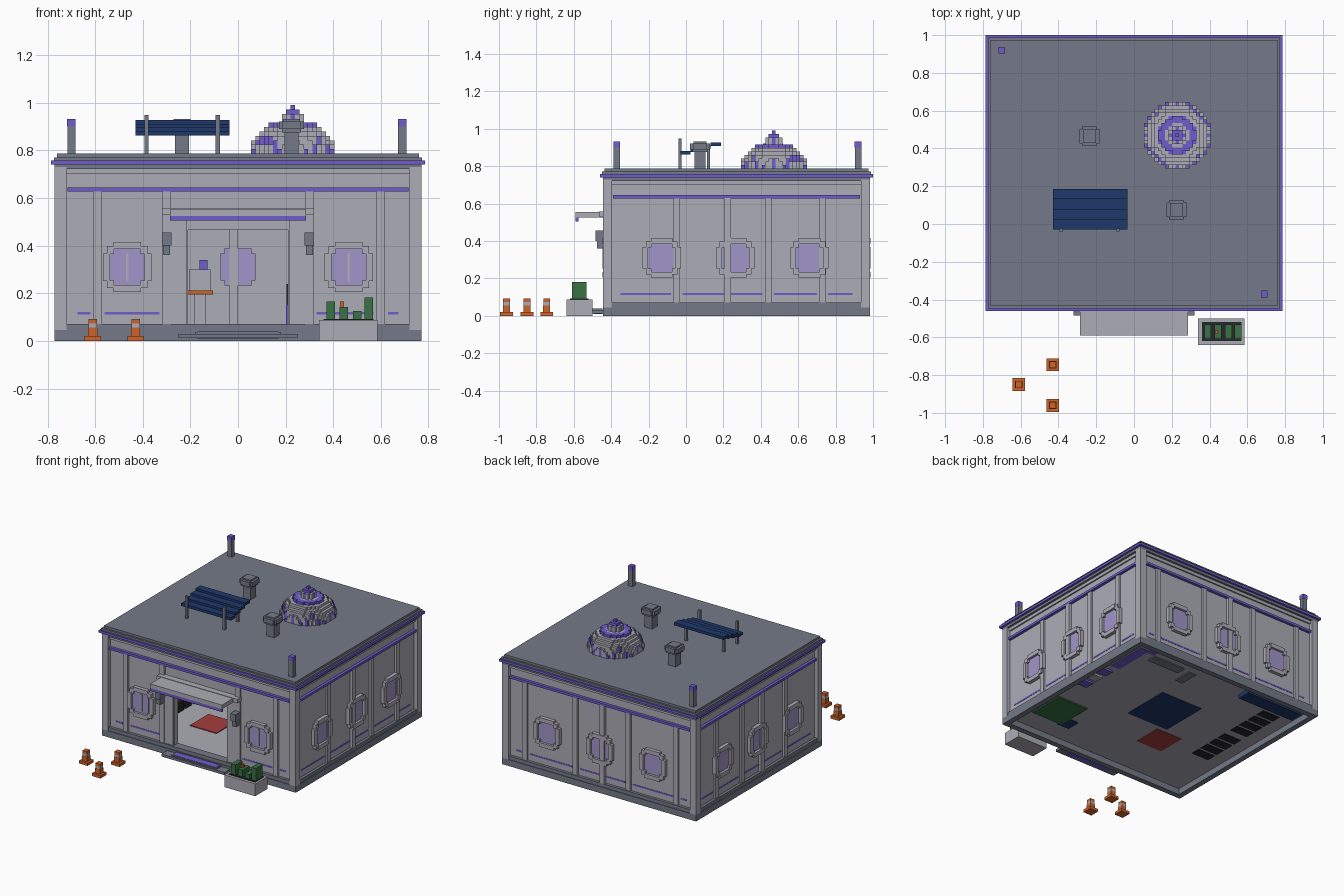
import bpy, bmesh, math
from mathutils import Matrix, Vector

if "Cube" in bpy.data.objects:
    bpy.data.objects.remove(bpy.data.objects["Cube"], do_unlink=True)


def material(name, *rgb):
    linear = [(c / 255 / 12.92 if c < 11 else ((c / 255 + 0.055) / 1.055) ** 2.4) for c in rgb]
    mat = bpy.data.materials.new(name)
    mat.use_nodes = True
    mat.diffuse_color = (*linear, 1)
    mat.node_tree.nodes["Principled BSDF"].inputs["Base Color"].default_value = (*linear, 1)
    return mat


wall = material("wall grey", 172, 172, 182)
slate = material("slate grey", 116, 122, 136)
purple = material("purple trim", 112, 92, 206)
glass = material("lavender glass", 160, 150, 202)
blue = material("navy blue", 31, 56, 107)
orange = material("orange", 206, 100, 42)
green = material("leaf green", 56, 114, 68)
red = material("red", 165, 62, 60)
black = material("black", 38, 38, 44)


def make(name, boxes, *mats):
    """One object from boxes (x0, x1, y0, y1, z0, z1[, material index])."""
    bm = bmesh.new()
    for x0, x1, y0, y1, z0, z1, *slot in boxes:
        centre = Vector((x0 + x1, y0 + y1, z0 + z1)) / 2
        size = Matrix.Diagonal((x1 - x0, y1 - y0, z1 - z0, 1))
        cube = bmesh.ops.create_cube(bm, size=1, matrix=Matrix.Translation(centre) @ size)
        for face in {f for v in cube["verts"] for f in v.link_faces}:
            face.material_index = slot[0] if slot else 0
    mesh = bpy.data.meshes.new(name)
    bm.to_mesh(mesh)
    bm.free()
    for mat in mats:
        mesh.materials.append(mat)
    obj = bpy.data.objects.new(name, mesh)
    bpy.context.collection.objects.link(obj)


def block(x, y, z0, z1, wide, deep=None, slot=0):
    """Box centred on x, y with a given footprint."""
    deep = deep or wide
    return (x - wide / 2, x + wide / 2, y - deep / 2, y + deep / 2, z0, z1, slot)


# Wall planes of the building
SIDE, FRONT, BACK = 0.745, -0.42, 0.96
WALL_BOTTOM, WALL_TOP, THICK = 0.07, 0.73, 0.04


def on_wall(side, u0, u1, z0, z1, d0, d1, slot=0):
    """Box on a wall: u runs along it, d runs outwards."""
    if side == "front":
        return (u0, u1, FRONT - d1, FRONT - d0, z0, z1, slot)
    if side == "back":
        return (u0, u1, BACK + d0, BACK + d1, z0, z1, slot)
    if side == "right":
        return (-SIDE - d1, -SIDE - d0, u0, u1, z0, z1, slot)
    return (SIDE + d0, SIDE + d1, u0, u1, z0, z1, slot)


def slab(grow, z0, z1):
    return (-SIDE - grow, SIDE + grow, FRONT - grow, BACK + grow, z0, z1)


def ring(grow, thick, z0, z1):
    x, y0, y1 = SIDE + grow, FRONT - grow, BACK + grow
    return [(-x, x, y0, y0 + thick, z0, z1), (-x, x, y1 - thick, y1, z0, z1),
            (-x, -x + thick, y0 + thick, y1 - thick, z0, z1),
            (x - thick, x, y0 + thick, y1 - thick, z0, z1)]


# Shell: stepped plinth, floor, walls with the door opening, layered roof
make("plinth", ring(0.025, 0.04, 0, 0.045) + ring(0.02, 0.06, 0.045, WALL_BOTTOM), slate)
make("floor", [slab(-0.01, 0.044, 0.056)], wall)
DOOR, DOOR_TOP = 0.21, 0.465
walls = [on_wall(s, FRONT, BACK, WALL_BOTTOM, WALL_TOP, -THICK, 0) for s in ("left", "right")]
walls.append(on_wall("back", -SIDE, SIDE, WALL_BOTTOM, WALL_TOP, -THICK, 0))
walls.append(on_wall("front", -SIDE, -DOOR, WALL_BOTTOM, WALL_TOP, -THICK, 0))
walls.append(on_wall("front", DOOR, SIDE, WALL_BOTTOM, WALL_TOP, -THICK, 0))
walls.append(on_wall("front", -DOOR, DOOR, DOOR_TOP, WALL_TOP, -THICK, 0))
make("walls", walls, wall)
make("corner_posts", [block(x, y, 0.045, WALL_TOP, 0.05)
                      for x in (-SIDE, SIDE) for y in (FRONT, BACK)], wall)
make("roof_slabs", [slab(0.025, 0.722, 0.74), slab(0.028, 0.757, 0.771), slab(0.015, 0.771, 0.787)], slate)
make("cornice", [slab(0.04, 0.74, 0.757)], purple)

# Ribs, windows and trim on each wall; the last number is a deep rib crossing the middle window
SIDE_LAYOUT = ((-0.13, 0.265, 0.66), (-0.05, 0.44, 0.73), 0.222)
layout = {
    "front": ((-0.465, 0.465), (-0.59, -0.3, 0.3, 0.6), None),
    "back": ((-0.42, 0, 0.42), (-0.6, -0.22, 0.2, 0.6), -0.018),
    "left": SIDE_LAYOUT,
    "right": SIDE_LAYOUT,
}
WINDOW_Z = 0.31
for side, (windows, ribs, crossing) in layout.items():
    lo, hi = (-SIDE, SIDE) if side in ("front", "back") else (FRONT, BACK)
    uprights = [on_wall(side, u - 0.018, u + 0.018, WALL_BOTTOM, 0.63, 0, 0.014) for u in ribs]
    if crossing is not None:
        uprights.append(on_wall(side, crossing - 0.018, crossing + 0.018, WALL_BOTTOM, 0.63, -THICK - 0.012, 0.02))
    make(side + "_ribs", uprights, wall)
    make(side + "_top_rail", [on_wall(side, lo, hi, 0.7, 0.722, 0, 0.01)], wall)
    make(side + "_band", [on_wall(side, lo + 0.03, hi - 0.03, 0.628, 0.645, 0, 0.02)], purple)
    # Dashed floor-level stripe between the ribs
    stops = [lo + 0.04, *ribs, hi - 0.04]
    make(side + "_stripe", [on_wall(side, a + 0.03, b - 0.03, 0.111, 0.122, 0, 0.002)
                            for a, b in zip(stops, stops[1:])
                            if side != "front" or abs(a + b) > 0.2], purple)
    # Stepped round windows
    frame, panes = [], []
    for u in windows:
        for s in (-1, 1):
            e, f = u + s * 0.087, WINDOW_Z + s * 0.09
            frame.append(on_wall(side, e - 0.015, e + 0.015, WINDOW_Z - 0.058, WINDOW_Z + 0.058, 0, 0.026))
            frame.append(on_wall(side, u - 0.058, u + 0.058, f - 0.015, f + 0.015, 0, 0.026))
            for t in (-1, 1):
                a, b = u + s * 0.07, WINDOW_Z + t * 0.072
                frame.append(on_wall(side, a - 0.015, a + 0.015, b - 0.016, b + 0.016, 0, 0.024))
        for w, h, d in ((0.074, 0.057, 0.008), (0.056, 0.078, 0.009)):
            panes.append(on_wall(side, u - w, u + w, WINDOW_Z - h, WINDOW_Z + h, -THICK - d, d))
        if side == "front":
            frame.append(on_wall(side, u - 0.006, u + 0.006, 0.25, 0.37, 0, 0.014))
    make(side + "_window_frames", frame, wall)
    make(side + "_window_glass", panes, glass)

# Entrance: canopy, jambs, lamps, step and mat
make("canopy", [(-0.285, 0.285, -0.59, FRONT, 0.525, 0.555), (-0.32, 0.32, -0.465, FRONT, 0.53, 0.558)], wall)
make("canopy_trim", [(-0.285, 0.285, -0.59, -0.575, 0.505, 0.525)], purple)
make("door_jambs", [on_wall("front", s * 0.25 - 0.035, s * 0.25 + 0.035, WALL_BOTTOM, 0.525, 0, 0.01)
                    for s in (-1, 1)], wall)
lamps = []
for s in (-1, 1):
    lamps += [block(s * 0.3, -0.455, 0.4, 0.455, 0.04, 0.06), block(s * 0.3, -0.45, 0.36, 0.4, 0.03, 0.05)]
make("wall_lamps", lamps, slate)
make("door_step", [(-0.25, 0.25, -0.51, -0.44, 0.012, 0.03), (-0.18, 0.18, -0.5, -0.446, 0.03, 0.038)], slate)
make("door_mat", [(-0.17, 0.17, -0.495, -0.447, z, z + 0.002) for z in (0.01, 0.038)], purple)

# Rooftop dome built from stepped columns
CELL, DOME_X, DOME_Y, RADIUS, ROOF = 0.0185, 0.23, 0.47, 0.178, 0.787
columns = []
for i in range(-9, 10):
    for j in range(-9, 10):
        r = CELL * math.hypot(i, j)
        if r > RADIUS:
            continue
        height = 0.145 * math.sqrt(1 - (r / RADIUS) ** 2)
        steps = max(1, round(height / CELL)) + sum(r < limit for limit in (0.01, 0.03, 0.05))
        rim = r > 0.155 and (i + j) % 3 == 0
        tint = 1 if r < 0.04 or 0.06 < r < 0.1 or rim else 0
        columns.append(block(DOME_X + i * CELL, DOME_Y + j * CELL, ROOF - 0.002, ROOF + steps * CELL,
                             CELL, CELL, tint))
make("roof_dome", columns, wall, purple)

# Rooftop vents, corner beacons and the tilted panel
vents = []
for x, y in ((-0.235, 0.465), (0.225, 0.075)):
    vents += [block(x, y, ROOF, 0.89, 0.06), block(x, y, 0.875, 0.892, 0.08), block(x, y, 0.92, 0.932, 0.07),
              block(x, y, 0.89, 0.922, 0.105, 0.075), block(x, y, 0.89, 0.922, 0.075, 0.105)]
make("roof_vents", vents, slate)
beacons = []
for x, y in ((-0.7, 0.92), (0.69, -0.37)):
    beacons += [block(x, y, ROOF, 0.9, 0.034), block(x, y, 0.9, 0.932, 0.036, None, 1)]
make("roof_beacons", beacons, slate, purple)
make("roof_panel", [(-0.43, -0.035, -0.03 + k * 0.054, 0.024 + k * 0.054, 0.862 + k * 0.015, 0.882 + k * 0.015)
                    for k in range(4)], blue)
make("panel_posts", [block(x, y, ROOF, top, 0.017) for x in (-0.385, -0.085)
                     for y, top in ((-0.032, 0.948), (0.12, 0.895))], slate)

# Planter
make("planter", [(0.34, 0.585, -0.64, -0.5, 0, 0.088)], wall)
make("planter_soil", [(0.36, 0.57, -0.62, -0.52, 0.086, 0.093)], black)
make("planter_leaves", [block(x, -0.57, 0.09, top, 0.036, 0.078)
                        for x, top in ((0.39, 0.165), (0.445, 0.142), (0.5, 0.125), (0.55, 0.182))], green)
make("planter_flower", [block(0.437, -0.57, 0.142, 0.166, 0.018)], orange)

# Traffic cones
for n, (x, y) in enumerate(((-0.43, -0.745), (-0.61, -0.85), (-0.43, -0.96))):
    make(f"cone_{n + 1}", [block(x, y, 0, 0.02, 0.068), block(x, y, 0.02, 0.056, 0.038),
                           block(x, y, 0.056, 0.074, 0.036, None, 1), block(x, y, 0.074, 0.092, 0.036)],
         orange, wall)

# Rugs and furniture inside, showing slightly through the floor
make("blue_rug", [block(0.01, 0.33, 0.04, 0.06, 0.34, 0.36)], blue)
make("red_rug", [block(-0.21, 0.01, 0.04, 0.062, 0.21)], red)
make("green_rug", [block(0.55, -0.11, 0.036, 0.06, 0.25, 0.27)], green)
make("blue_stool", [block(0.4, -0.21, 0.038, 0.12, 0.1)], blue)
make("back_bench", [block(-0.46, 0.86, 0.015, 0.12, 0.46, 0.1)], blue)
make("black_seats", [block(-0.56, y + k * 0.09, 0.04, 0.13, 0.14, 0.07)
                     for y in (0.05, 0.45) for k in range(4)], black)
make("counter", [block(0.4, 0.81, 0.038, 0.18, 0.26, 0.07), block(0.19, 0.76, 0.038, 0.07, 0.06, 0.14)], slate)
make("side_cabinets", [block(0.66, 0.28 + k * 0.1, 0.03, 0.2, 0.08, 0.07, k % 2) for k in range(3)], purple, wall)
make("inner_skirting", [(0.6, 0.67, 0.56, 0.87, 0.04, 0.045), (0.54, 0.6, 0.85, 0.9, 0.04, 0.045)], purple)
make("door_terminal", [block(0.212, 0.25, 0.05, 0.15, 0.02, 0.05), block(0.212, 0.25, 0.15, 0.24, 0.016, 0.04, 1)],
     purple, black)
make("service_kiosk", [block(-0.16, 0.6, 0.05, 0.195, 0.05), block(-0.16, 0.6, 0.195, 0.212, 0.11, 0.09, 1),
                       block(-0.16, 0.6, 0.212, 0.3, 0.09, 0.07), block(-0.145, 0.6, 0.3, 0.34, 0.035, 0.035, 2)],
     wall, orange, purple)
